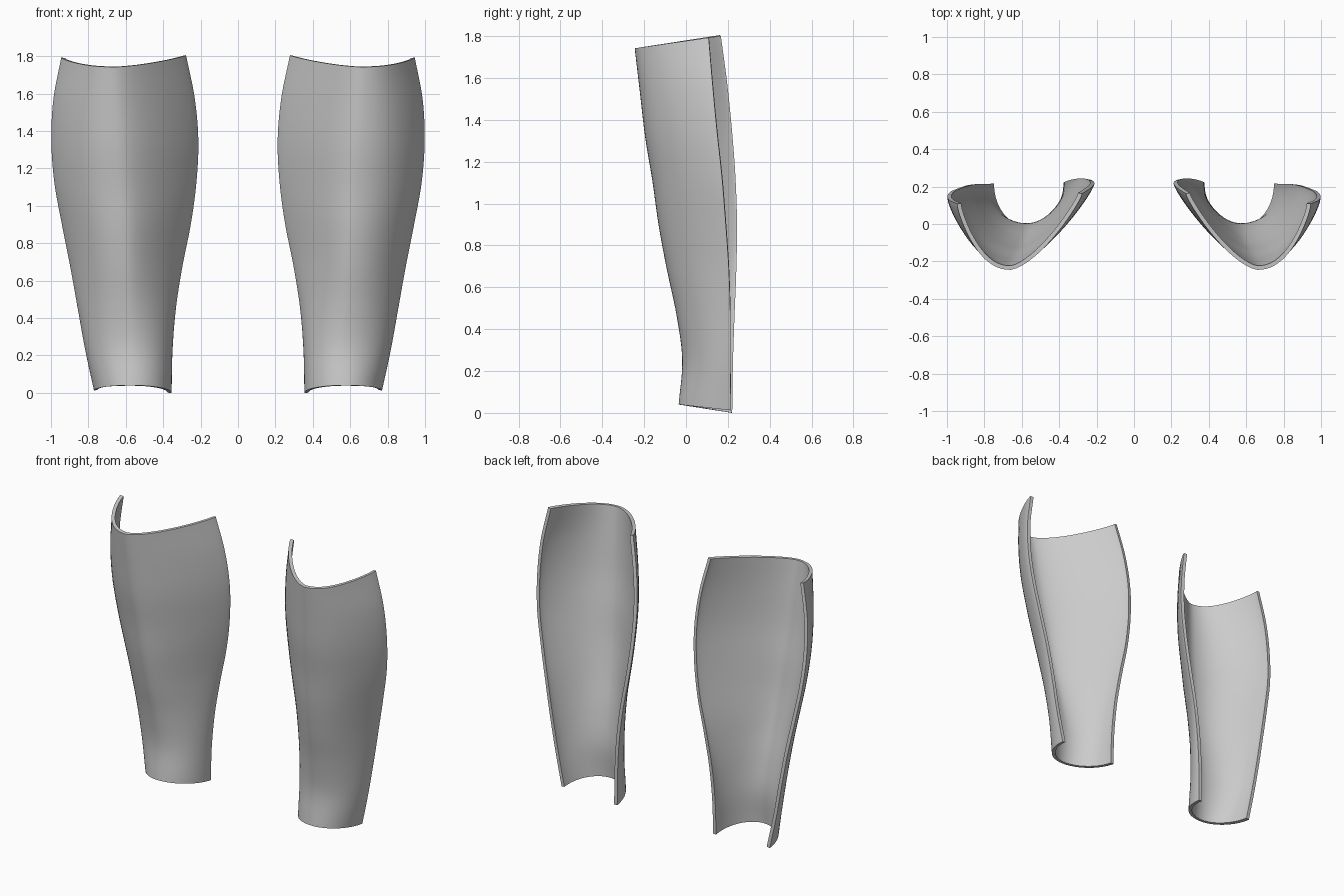
import bpy
import math

old = bpy.data.objects.get("Cube")
if old:
    bpy.data.objects.remove(old, do_unlink=True)

RINGS = 48       # steps up the guard
STEPS = 20       # steps from the shin ridge to each edge
THICKNESS = 0.022

# Evenly spaced values from ankle to knee: inner edge, shin ridge, outer edge
INNER_X = (.355, .35, .332, .297, .252, .222, .212, .232, .278)
INNER_Y = (.22, .223, .23, .238, .24, .232, .215, .192, .162)
RIDGE_X = (.57, .57, .58, .59, .60, .615, .63, .645, .66)
RIDGE_Y = (-.035, -.018, -.045, -.09, -.13, -.16, -.195, -.22, -.245)
OUTER_X = (.77, .818, .858, .898, .942, .982, .998, .987, .945)
OUTER_Y = (.215, .212, .212, .205, .19, .172, .148, .127, .108)


def sample(values, s):
    """Smooth curve through evenly spaced values."""
    last = len(values) - 1
    i = min(int(s * last), last - 1)
    t = s * last - i
    b, c = values[i], values[i + 1]
    a = values[i - 1] if i > 0 else 2 * b - c
    d = values[i + 2] if i + 2 <= last else 2 * c - b
    return b + t / 2 * (c - a + t * (2*a - 5*b + 4*c - d + t * (3*(b - c) + d - a)))


def lerp(a, b, t):
    return a + (b - a) * t


def half_section(s, edge_x, edge_y, edge_z, power, amount):
    """Points from the shin ridge to one edge; round at the ankle, V-shaped above."""
    rx, ry, rz = sample(RIDGE_X, s), sample(RIDGE_Y, s), lerp(.04, 1.742, s)
    ex, ey = sample(edge_x, s), sample(edge_y, s)
    k = min(s / .5, 1)
    k = amount * k * k * (3 - 2 * k)
    points = []
    for i in range(STEPS + 1):
        angle = math.pi / 2 * i / STEPS
        u = math.sin(angle)
        v = lerp(1 - math.cos(angle), u ** power, k)
        points.append((lerp(rx, ex, u), lerp(ry, ey, v), lerp(rz, edge_z, v)))
    return points


def shin_guard(name, side, material):
    verts, faces = [], []
    for j in range(RINGS + 1):
        s = j / RINGS
        inner = half_section(s, INNER_X, INNER_Y, lerp(0, 1.805, s), 1.5, .85)
        outer = half_section(s, OUTER_X, OUTER_Y, lerp(.012, 1.793, s), 2.3, .65)
        verts += [(side * x, y, z) for x, y, z in inner[:0:-1] + outer]
    width = 2 * STEPS + 1
    for j in range(RINGS):
        for i in range(width - 1):
            a = j * width + i
            quad = (a, a + 1, a + width + 1, a + width)
            faces.append(quad if side > 0 else quad[::-1])
    mesh = bpy.data.meshes.new(name)
    mesh.from_pydata(verts, [], faces)
    mesh.materials.append(material)
    guard = bpy.data.objects.new(name, mesh)
    bpy.context.collection.objects.link(guard)

    # Shell thickness grows towards the leg
    shell = guard.modifiers.new("Shell", 'SOLIDIFY')
    shell.thickness = THICKNESS
    shell.offset = -1
    bpy.ops.object.select_all(action='DESELECT')
    guard.select_set(True)
    bpy.context.view_layer.objects.active = guard
    bpy.ops.object.modifier_apply(modifier=shell.name)
    bpy.ops.object.shade_smooth_by_angle(angle=math.radians(35))


grey = bpy.data.materials.new("light_grey")
grey.use_nodes = True
colour = (.6, .6, .6, 1)
grey.diffuse_color = colour
grey.node_tree.nodes["Principled BSDF"].inputs["Base Color"].default_value = colour

shin_guard("left_shin_guard", 1, grey)
shin_guard("right_shin_guard", -1, grey)
